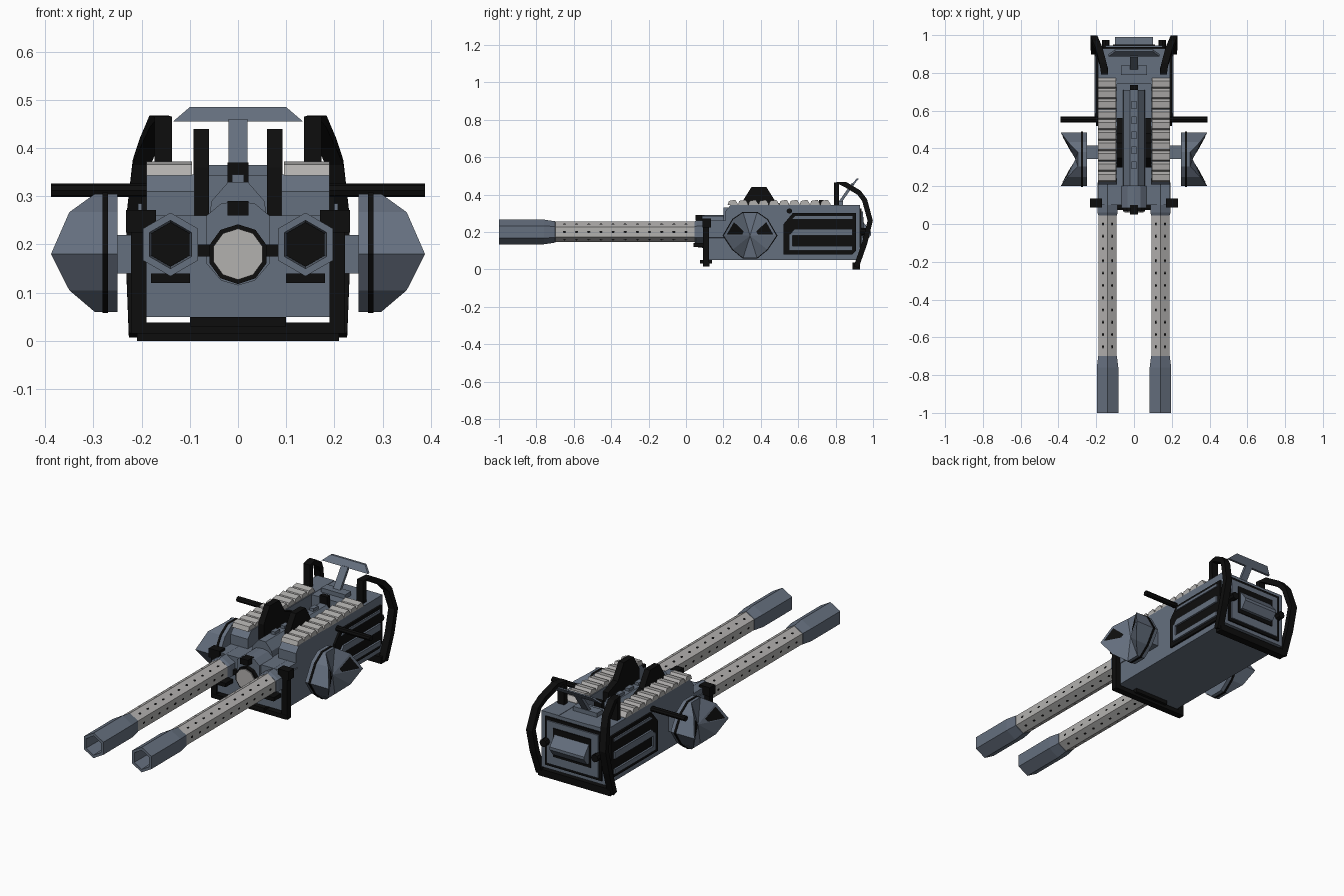
import bpy, bmesh
from math import sin, cos, pi
from mathutils import Vector

if "Cube" in bpy.data.objects:
    bpy.data.objects.remove(bpy.data.objects["Cube"])


def mat(name, rgb):
    m = bpy.data.materials.new(name)
    m.diffuse_color = (*rgb, 1)
    m.use_nodes = True
    m.node_tree.nodes["Principled BSDF"].inputs["Base Color"].default_value = m.diffuse_color
    return m


BLUE = mat("blue_grey", (0.13, 0.16, 0.21))
LIGHT = mat("light_steel", (0.45, 0.44, 0.43))
BLACK = mat("black", (0.004, 0.004, 0.004))


def mesh(name, verts, faces, m):
    bm = bmesh.new()
    vs = [bm.verts.new(v) for v in verts]
    for f in faces:
        bm.faces.new([vs[i] for i in f])
    bmesh.ops.recalc_face_normals(bm, faces=bm.faces)
    me = bpy.data.meshes.new(name)
    bm.to_mesh(me)
    bm.free()
    me.materials.append(m)
    ob = bpy.data.objects.new(name, me)
    bpy.context.collection.objects.link(ob)
    return ob


def loft(name, rings, m, cap=True):
    n = len(rings[0])
    faces = [(r * n + i, r * n + (i + 1) % n, (r + 1) * n + (i + 1) % n, (r + 1) * n + i)
             for r in range(len(rings) - 1) for i in range(n)]
    if cap:
        faces += [tuple(range(n)), tuple(range((len(rings) - 1) * n, len(rings) * n))]
    return mesh(name, [v for r in rings for v in r], faces, m)


def prism(name, axis, pts, a, b, m):
    put = {"x": lambda p, t: (t, p[0], p[1]), "y": lambda p, t: (p[0], t, p[1])}[axis]
    return loft(name, [[put(p, t) for p in pts] for t in (a, b)], m)


def box(name, x, y, z, m):
    return prism(name, "y", [(x[0], z[0]), (x[1], z[0]), (x[1], z[1]), (x[0], z[1])], *y, m)


def turned(name, cx, cz, profile, n, m):
    # rings of (y, radius) around the y axis, one corner up
    return loft(name, [[(cx + r * sin(2 * pi * i / n), y, cz + r * cos(2 * pi * i / n))
                        for i in range(n)] for y, r in profile], m)


def strap(name, path, w, t, m):
    # rectangular bar following a path, wide along x
    path = [Vector(p) for p in path]
    rings = []
    for i, p in enumerate(path):
        d = path[min(i + 1, len(path) - 1)] - path[max(i - 1, 0)]
        nrm = Vector((0, -d.z, d.y)).normalized() * t / 2
        wx = Vector((w / 2, 0, 0))
        rings.append([p - wx - nrm, p + wx - nrm, p + wx + nrm, p - wx + nrm])
    return loft(name, rings, m)


# housing: lower box and raised shoulders with a channel between
box("housing", (-.19, .19), (.1, .93), (.05, .26), BLUE)
box("housing_rear_top", (-.09, .09), (.74, .93), (.26, .343), BLUE)
prism("channel_ridge", "y", [(-.06, .255), (.06, .255), (.055, .29), (.02, .33), (-.02, .33), (-.055, .29)], .2, .71, BLUE)
box("channel_stop", (-.022, .022), (.71, .735), (.26, .37), BLACK)
for i in range(5):
    box("ridge_stud", (-.012, .012), (.29 + i * .08, .33 + i * .08), (.325, .345), BLUE)

# centre lens in the front
prism("lens_housing", "y", [(-.065, .26), (-.035, .285), (0, .29), (.035, .285), (.065, .26),
      (.065, .16), (.035, .125), (0, .115), (-.035, .125), (-.065, .16)], .085, .2, BLUE)
turned("lens_ring", 0, .18, [(.09, .062), (.065, .062), (.065, .052), (.075, .05)], 10, BLACK)
turned("lens", 0, .18, [(.09, .053), (.06, .053)], 10, LIGHT)
box("lens_hood", (-.022, .022), (.05, .1), (.26, .29), BLACK)

# rear panel
box("rear_seal", (-.165, .165), (.93, .938), (.07, .325), BLACK)
box("rear_panel", (-.15, .15), (.935, .945), (.085, .31), BLUE)
box("rear_inner_seal", (-.11, .11), (.94, .95), (.13, .28), BLACK)
prism("rear_ledge", "x", [(.94, .15), (.965, .15), (.99, .185), (.99, .2), (.95, .25), (.94, .25)], -.1, .1, BLUE)

# rear sight
box("sight_base", (-.07, .07), (.79, .84), (.343, .365), BLUE)
prism("sight_stem", "x", [(.815, .36), (.83, .355), (.9, .455), (.885, .46)], -.02, .02, BLUE)
loft("sight_bar", [[(x * k, y + o, z) for x, y, z in
     ((-.135, .887, .455), (.135, .887, .455), (.1, .912, .485), (-.1, .912, .485))]
     for k, o in ((1, 0), (1, .012))], BLUE)

# cross bars under the housing
box("front_bottom_bar", (-.215, .215), (.09, .125), (.015, .038), BLACK)
box("front_bottom_block", (-.1, .1), (.075, .14), (.03, .05), BLACK)
box("rear_bottom_bar", (-.21, .21), (.89, .93), (0, .036), BLACK)

for s in (1, -1):
    side = "right" if s > 0 else "left"

    def sx(a, b):
        return (a * s, b * s)

    prism(side + "_shoulder", "x", [(.21, .25), (.93, .25), (.93, .345), (.24, .345), (.21, .31)], *sx(.09, .19), BLUE)

    # barrel: receiver, jacket with vents, hollow muzzle
    cx = .14 * s
    turned(side + "_barrel_root", cx, .2, [(.22, .062), (.06, .062), (.045, .056)], 6, BLUE)
    turned(side + "_barrel_jacket", cx, .2, [(.06, .055), (-.71, .055)], 6, LIGHT)
    turned(side + "_muzzle", cx, .2, [(-.69, .045), (-.7, .057), (-.76, .066), (-1, .066), (-1, .05), (-.88, .046)], 6, BLUE)
    turned(side + "_bore", cx, .2, [(-.9, .046), (-.89, .046)], 6, BLACK)
    for f in range(6):
        a = pi / 6 + f * pi / 3
        out = Vector((sin(a), 0, cos(a)))
        tan = Vector((cos(a), 0, -sin(a)))
        for k in range(11):
            c = Vector((cx, -.65 + k * .065, .2)) + out * .0482
            mesh("vent", [c + tan * .006 * cos(j * pi / 3) + Vector((0, .01 * sin(j * pi / 3), 0))
                          for j in range(6)], [range(6)], BLACK)
    box(side + "_barrel_link", sx(.05, .1), (.08, .12), (.175, .2), BLACK)
    box(side + "_barrel_rest", sx(.1, .18), (.04, .1), (.12, .14), BLACK)

    # ribbed feed strip with slanted teeth
    n, p = 10, .055
    for i in range(n):
        y = .222 + i * p
        prism(side + "_feed_rib", "x", [(y, .343), (y + p, .343), (y + p, .35), (y + p * .75, .372), (y + .008, .366)],
              *sx(.095, .19), LIGHT)

    # upright black plates beside the channel
    prism(side + "_guard_plate", "x", [(.3, .26), (.56, .26), (.56, .33), (.48, .36), (.43, .44), (.35, .44), (.3, .36)],
          *sx(.06, .092), BLACK)

    # louvred side panel
    prism(side + "_side_recess", "x", [(.52, .08), (.89, .08), (.91, .1), (.91, .3), (.57, .3), (.52, .24)], *sx(.18, .2), BLACK)
    prism(side + "_upper_louvre", "x", [(.55, .18), (.89, .18), (.89, .215), (.58, .215)], *sx(.19, .21), BLUE)
    prism(side + "_lower_louvre", "x", [(.55, .1), (.89, .1), (.89, .125), (.57, .125), (.57, .19), (.55, .19)], *sx(.19, .21), BLUE)
    prism(side + "_top_louvre", "x", [(.57, .27), (.89, .27), (.89, .285), (.585, .285)], *sx(.19, .207), BLUE)

    # side pod: faceted drum with a saddle-shaped outer face
    pod = [(.2, .18, .388), (.25, .267, .35), (.305, .305, .297), (.38, .305, .297), (.435, .267, .35),
           (.485, .18, .388), (.435, .105, .35), (.38, .06, .297), (.305, .06, .297), (.25, .105, .35)]
    back = [Vector((s * .25, y, z)) for y, z, x in pod]
    rim = [Vector((s * x, y, z)) for y, z, x in pod]
    hub = Vector((s * .31, .3425, .18))
    N = len(pod)
    mesh(side + "_pod", back + rim + [hub], [range(N)] +
         [(i, (i + 1) % N, N + (i + 1) % N, N + i) for i in range(N)] +
         [(N + i, N + (i + 1) % N, 2 * N) for i in range(N)], BLUE)
    for i in (0, 4):
        tri = [hub, rim[i], rim[i + 1]]
        c = sum(tri, Vector()) / 3
        quad = [hub.lerp(rim[i], .25), hub.lerp(rim[i], .97), hub.lerp(rim[i + 1], .97), hub.lerp(rim[i + 1], .25)]
        mid = sum(quad, Vector()) / 4
        mesh(side + "_pod_window", [mid + (q - mid) * .8 + Vector((s * .003, 0, 0)) for q in quad], [range(4)], BLACK)
    ring = [(.3425 + (y - .3425) * 1.03, .18 + (z - .18) * 1.02) for y, z, x in pod]
    prism(side + "_pod_band", "x", ring, *sx(.27, .281), BLACK)
    box(side + "_pod_mount", sx(.18, .26), (.345, .415), (.14, .22), BLUE)

    # side handle rod
    prism(side + "_handle_rod", "x", [(.553 + .015 * cos(k * pi / 4), .312 + .014 * sin(k * pi / 4)) for k in range(8)],
          *sx(.17, .388), BLACK)

    # front strap with knob, and rear roll bar
    box(side + "_front_strap", sx(.19, .222), (.092, .122), (.015, .265), BLACK)
    box(side + "_front_knob", sx(.17, .232), (.088, .134), (.225, .272), BLACK)
    strap(side + "_roll_bar", [(s * x, y, z) for x, y, z in
          ((.155, .805, .34), (.155, .805, .46), (.165, .85, .455), (.185, .925, .41), (.2, .955, .37),
           (.213, .985, .26), (.213, .955, .14), (.208, .91, .012))], .037, .028, BLACK)
    turned(side + "_rear_knob", s * .15, .2, [(.93, .02), (.975, .02)], 8, BLACK)
